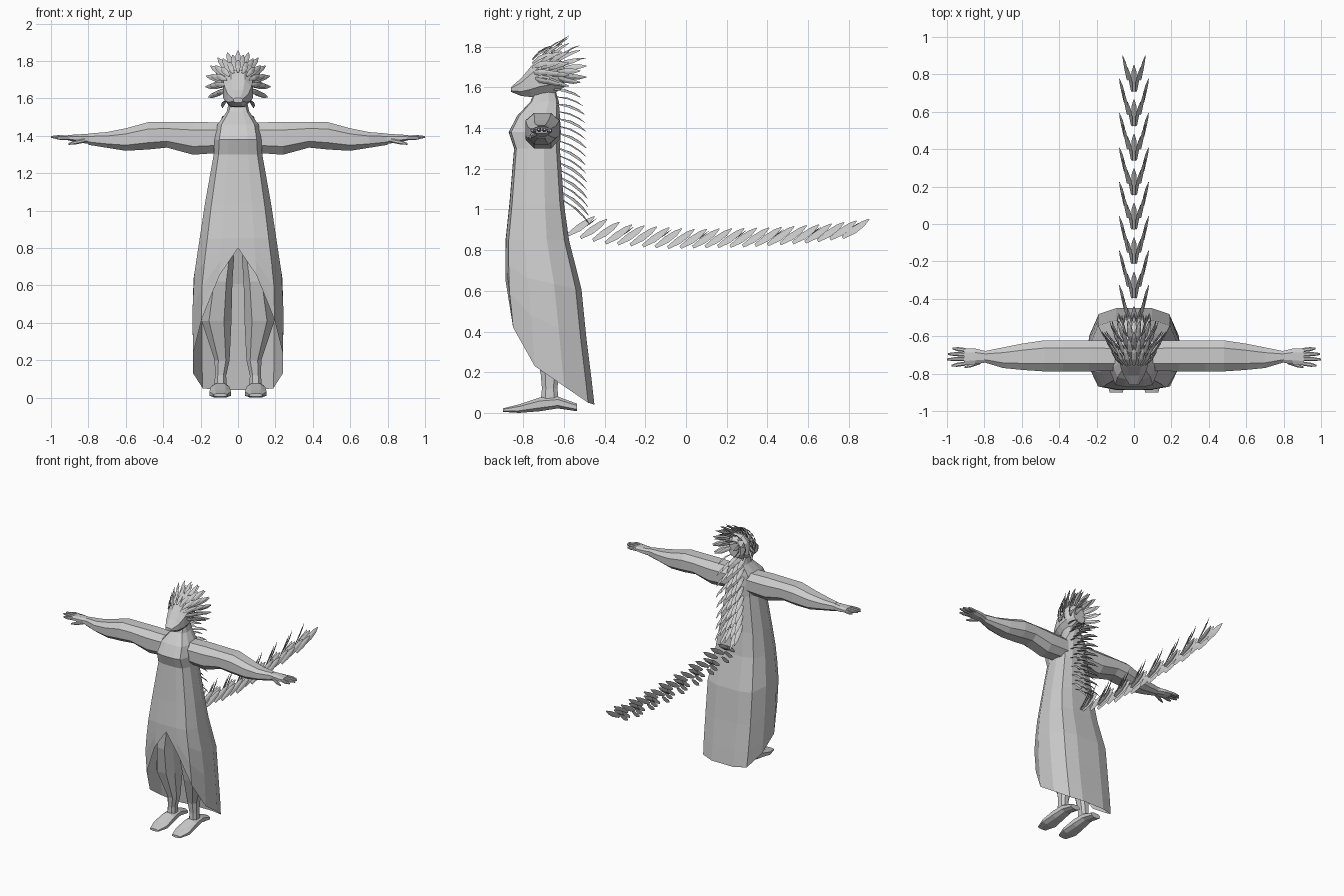
import bpy, bmesh, math
from mathutils import Vector as V

if "Cube" in bpy.data.objects:
    bpy.data.objects.remove(bpy.data.objects["Cube"])

grey = bpy.data.materials.new("light grey")
grey.diffuse_color = (0.6, 0.6, 0.6, 1)
grey.use_nodes = True
grey.node_tree.nodes["Principled BSDF"].inputs["Base Color"].default_value = grey.diffuse_color


def finish(name, bm, mirror=False):
    bmesh.ops.remove_doubles(bm, verts=bm.verts, dist=1e-5)
    bmesh.ops.recalc_face_normals(bm, faces=bm.faces)
    me = bpy.data.meshes.new(name)
    bm.to_mesh(me)
    bm.free()
    me.materials.append(grey)
    ob = bpy.data.objects.new(name, me)
    bpy.context.collection.objects.link(ob)
    if mirror:
        ob.modifiers.new("Mirror", 'MIRROR').use_mirror_merge = False
    return ob


def loft(bm, rings, cap0=True, cap1=True):
    rows = [[bm.verts.new(p) for p in r] for r in rings]
    n = len(rows[0])
    for a, b in zip(rows, rows[1:]):
        for i in range(n):
            j = (i + 1) % n
            bm.faces.new((a[i], a[j], b[j], b[i]))
    if cap0:
        bm.faces.new(rows[0])
    if cap1:
        bm.faces.new(rows[-1])


OCT = [(1, .5), (.5, 1), (-.5, 1), (-1, .5), (-1, -.5), (-.5, -1), (.5, -1), (1, -.5)]


def blade(bm, root, tip, normal, w, t=.004, bend=0.0):
    """Flat pointed feather from root to tip, curved along its normal."""
    root, tip = V(root), V(tip)
    d = tip - root
    side = d.cross(V(normal)).normalized()
    nor = side.cross(d).normalized()
    rings = []
    for s, k in ((0, .45), (.4, 1), (.75, .8), (1, .15)):
        c = root + d * s + nor * bend * 4 * s * (1 - s)
        rings.append([c + side * w * k, c + nor * t * k, c - side * w * k, c - nor * t * k])
    loft(bm, rings)


def lerp(table, x):
    if x <= table[0][0]:
        return table[0][1:]
    for a, b in zip(table, table[1:]):
        if x <= b[0]:
            f = (x - a[0]) / (b[0] - a[0])
            return [p + (q - p) * f for p, q in zip(a[1:], b[1:])]
    return table[-1][1:]


# robe: height -> half width, front y, back y
PROFILE = [(.04, .235, -.85, -.45), (.13, .24, -.855, -.46), (.45, .243, -.87, -.50),
           (.62, .24, -.89, -.515), (.85, .205, -.887, -.575), (1.03, .178, -.868, -.60),
           (1.30, .13, -.845, -.62), (1.38, .125, -.872, -.615), (1.46, .11, -.83, -.62),
           (1.53, .06, -.765, -.625), (1.60, .045, -.735, -.645)]
# half cross-section with the hem height of each column
COLS = [(0, -1, .80), (.42, -.99, .655), (.8, -.9, .42), (1, -.4, .23),
        (1, .3, .13), (.8, .85, .05), (.4, 1, .04), (0, 1, .04)]
cols = COLS + [(-u, v, h) for u, v, h in COLS[-2:0:-1]]


def robe_ring(zs):
    pts = []
    for (u, v, h), z in zip(cols, zs):
        hx, yf, yb = lerp(PROFILE, z)
        pts.append((u * hx, (yf + yb) / 2 + v * (yb - yf) / 2, z))
    return pts


bm = bmesh.new()
rings = [robe_ring([z] * len(cols)) for z in (1.6, 1.53, 1.46, 1.38, 1.30, 1.03, .85)]
rings += [robe_ring([.85 + (c[2] - .85) * f for c in cols]) for f in (.3, .6, .85, 1)]
loft(bm, rings, True, False)
finish("robe", bm)

# arms
bm = bmesh.new()
ARM = [(.08, -.705, 1.39, .08, .08), (.24, -.705, 1.387, .083, .088), (.38, -.705, 1.405, .083, .068),
       (.48, -.705, 1.40, .083, .073), (.60, -.71, 1.38, .07, .06), (.70, -.715, 1.378, .055, .042),
       (.80, -.71, 1.382, .03, .03)]
loft(bm, [[(x, y + a * hy, z + b * hz) for a, b in OCT] for x, y, z, hy, hz in ARM])
finish("arm", bm, True)

# hands: palm, four fingers and a thumb
bm = bmesh.new()
PALM = [(.79, -.71, 1.383, .03, .027), (.85, -.708, 1.386, .042, .022), (.91, -.71, 1.39, .046, .014)]
loft(bm, [[(x, y + a * hy, z + b * hz) for a, b in OCT] for x, y, z, hy, hz in PALM])
FINGERS = [((.90, -.746, 1.389), (.975, -.757, 1.388)), ((.90, -.721, 1.391), (1.0, -.724, 1.394)),
           ((.90, -.697, 1.391), (.995, -.695, 1.394)), ((.90, -.674, 1.389), (.97, -.666, 1.388)),
           ((.82, -.738, 1.375), (.905, -.766, 1.357))]
for a, b in FINGERS:
    a, b = V(a), V(b)
    loft(bm, [[a.lerp(b, s) + V((0, p * r, q * r)) for p, q in OCT]
              for s, r in ((0, .011), (.6, .011), (1, .005))])
finish("hand", bm, True)

# trouser legs
bm = bmesh.new()
LEG = [(.05, .095, -.67, .033, .045), (.12, .093, -.67, .03, .038), (.20, .085, -.67, .04, .045),
       (.41, .115, -.68, .08, .10), (.62, .095, -.70, .065, .12), (.76, .07, -.71, .05, .11)]
loft(bm, [[(x + a * hx, y + b * hy, z) for a, b in OCT] for z, x, y, hx, hy in LEG])
finish("leg", bm, True)

# shoes
bm = bmesh.new()
SHOE = [(-.90, .035, .005, .022), (-.82, .058, 0, .042), (-.72, .05, .008, .075),
        (-.63, .042, .022, .08), (-.535, .038, .008, .045)]
loft(bm, [[(.095 + a * hx, y, (lo + hi) / 2 + b * (hi - lo) / 2) for a, b in OCT]
          for y, hx, lo, hi in SHOE])
finish("shoe", bm, True)

# head with a pointed muzzle
bm = bmesh.new()
HEAD = [(-.86, .025, 1.578, 1.602), (-.81, .055, 1.558, 1.645), (-.765, .072, 1.553, 1.70),
        (-.72, .08, 1.555, 1.75), (-.65, .08, 1.57, 1.76), (-.60, .05, 1.60, 1.72)]
loft(bm, [[(a * hx, y, (lo + hi) / 2 + b * (hi - lo) / 2) for a, b in OCT]
          for y, hx, lo, hi in HEAD])
finish("head", bm)

# feather crest in rings: root y, root radius, tip y, tip radius, count
bm = bmesh.new()
for k, (y0, r0, y1, r1, n) in enumerate([(-.755, .065, -.66, .125, 11), (-.72, .07, -.61, .155, 12),
                                         (-.68, .07, -.575, .175, 13), (-.64, .06, -.52, .13, 10),
                                         (-.62, .03, -.49, .07, 6)]):
    for i in range(n):
        t = math.radians(-25 + 230 * i / (n - 1))
        c, s = math.cos(t), math.sin(t)
        blade(bm, (c * r0, y0, 1.675 + s * r0), (c * r1, y1, 1.68 + s * r1),
              (c, -.4, s), .015, .004, .01)
finish("feather_crest", bm)

# feather mane down the back
bm = bmesh.new()
for i in range(16):
    f = i / 15
    z = 1.59 - .54 * f
    y = lerp(PROFILE, z)[2] - .01
    for x in ((.03, -.03) if i % 2 else (.055, 0, -.055)):
        blade(bm, (x, y, z), (x * 1.5, y + .135, z - .04 - .08 * f), (x * 8, .5, .8), .017, .004, .012)
finish("feather_mane", bm)

# tail of loose feathers
bm = bmesh.new()
TAIL = [(-.58, .875), (-.40, .835), (-.1, .812), (.3, .82), (.6, .84), (.77, .862)]
N = 22
for i in range(N + 1):
    y = -.58 + 1.35 * i / N
    z = lerp(TAIL, y)[0]
    x0, x1 = ((.05, .078), (.035, .06), (.012, .035))[(N - i + 1) % 3]
    for sx in (1, -1):
        blade(bm, (sx * x0, y, z), (sx * x1, y + .13, z + .09), (sx, 0, .7), .02, .004, -.004)
    if i % 3 == 0 and i < N:
        blade(bm, (0, y, z), (0, y + .14, z + .08), (0, -.4, 1), .016, .004, -.006)
finish("feather_tail", bm)
